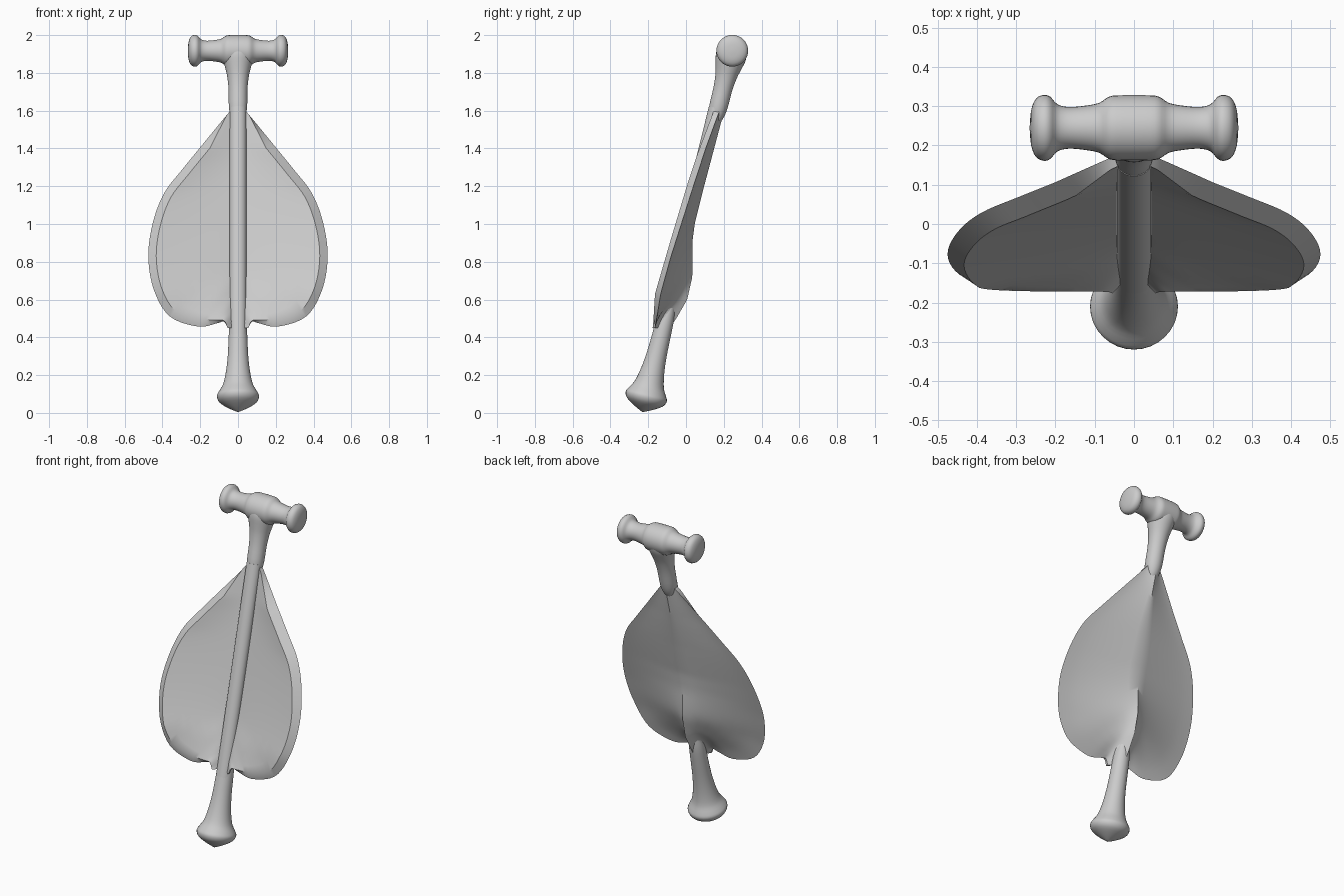
import bpy, bmesh, math
from mathutils import Vector, Matrix

if "Cube" in bpy.data.objects:
    bpy.data.objects.remove(bpy.data.objects["Cube"])

SLOPE = 0.249
TILT = math.atan(SLOPE)
BASE = Vector((0, -0.231, 0.004))


def axis_y(z):
    return BASE.y + SLOPE * z


def interp(table, z):
    # piecewise linear lookup in (z, value) pairs, rising z
    if z <= table[0][0]:
        return table[0][1]
    for (a, va), (b, vb) in zip(table, table[1:]):
        if z <= b:
            return va + (vb - va) * (z - a) / (b - a)
    return table[-1][1]


def smooth_curve(pts, n):
    # Catmull-Rom through 2D points
    P = [Vector(p) for p in pts]
    P = [2 * P[0] - P[1]] + P + [2 * P[-1] - P[-2]]
    out = []
    for i in range(1, len(P) - 2):
        a, b, c, d = P[i - 1:i + 3]
        for k in range(n):
            t = k / n
            out.append(0.5 * (2 * b + (c - a) * t + (2 * a - 5 * b + 4 * c - d) * t * t
                              + (3 * b - a - 3 * c + d) * t ** 3))
    return out + [P[-2]]


def finish(name, bm, angle):
    bmesh.ops.remove_doubles(bm, verts=bm.verts, dist=0.0005)
    bmesh.ops.recalc_face_normals(bm, faces=bm.faces)
    me = bpy.data.meshes.new(name)
    bm.to_mesh(me)
    bm.free()
    ob = bpy.data.objects.new(name, me)
    bpy.context.collection.objects.link(ob)
    bpy.ops.object.select_all(action='DESELECT')
    ob.select_set(True)
    bpy.context.view_layer.objects.active = ob
    bpy.ops.object.shade_smooth_by_angle(angle=math.radians(angle))
    return ob


def lathe(name, profile, matrix, squash=1.0, n=3, sides=32):
    # revolve (radius, height) points round local z, then place
    bm = bmesh.new()
    rings = []
    for r, h in smooth_curve(profile, n):
        r = max(r, 0.0001)
        rings.append([bm.verts.new((r * math.cos(2 * math.pi * k / sides),
                                    squash * r * math.sin(2 * math.pi * k / sides), h))
                      for k in range(sides)])
    for a, b in zip(rings, rings[1:]):
        for k in range(sides):
            j = (k + 1) % sides
            bm.faces.new((a[k], a[j], b[j], b[k]))
    bm.faces.new(rings[0])
    bm.faces.new(rings[-1])
    bm.transform(matrix)
    return finish(name, bm, 50)


LEAN = Matrix.Translation(BASE) @ Matrix.Rotation(-TILT, 4, 'X')

# flared foot with pointed underside
lathe("foot", [(0, 0), (0.05, 0.024), (0.098, 0.055), (0.112, 0.085), (0.102, 0.11),
               (0.08, 0.15), (0.064, 0.22), (0.054, 0.31), (0.049, 0.42), (0.044, 0.52),
               (0.03, 0.6)], LEAN)

# slim rod along the front of the blade
lathe("spine_rod", [(0.044, 0.4), (0.044, 1.0), (0.044, 1.66)],
      Matrix.Translation((0, -0.012, 0)) @ LEAN, squash=0.85)

# neck widening into the grip
lathe("neck", [(0.01, 1.56), (0.035, 1.6), (0.048, 1.66), (0.05, 1.76), (0.057, 1.83),
               (0.068, 1.88), (0.08, 1.93), (0.08, 1.97)], LEAN)

# crossbar grip with central hub and end knobs
half = [(0.083, 0.03), (0.08, 0.062), (0.064, 0.088), (0.057, 0.12), (0.053, 0.165),
        (0.06, 0.195), (0.079, 0.213), (0.084, 0.23), (0.074, 0.25), (0.045, 0.262), (0, 0.266)]
grip = [(r, -h) for r, h in reversed(half)] + half
lathe("grip_crossbar", grip,
      Matrix.Translation((0, 0.245, 1.917)) @ Matrix.Rotation(math.pi / 2, 4, 'Y'))

# leaf blade: outline (x, z) and depth offsets from the leaning axis
outline = smooth_curve([(0.04, 1.6), (0.09, 1.54), (0.18, 1.43), (0.29, 1.295), (0.39, 1.165),
                        (0.45, 1.01), (0.475, 0.83), (0.445, 0.65), (0.36, 0.51), (0.21, 0.457),
                        (0.11, 0.475), (0.075, 0.483), (0.055, 0.45)], 5)
EDGE = [(0.46, -0.045), (0.63, -0.06), (0.82, -0.055), (1.18, -0.03), (1.4, -0.013), (1.6, 0.01)]
CREASE = [(0.46, -0.058), (0.63, -0.09), (0.92, -0.078), (1.21, -0.063), (1.37, -0.05), (1.6, -0.02)]
RIDGE = [(0.44, 0.03), (0.5, 0.055), (0.6, 0.088), (0.72, 0.085), (0.8, 0.065), (0.9, 0.04),
         (1.0, 0.028), (1.2, 0.028), (1.6, 0.035)]
COLS = 8
bm = bmesh.new()
count = len(outline)
for side in (1, -1):
    rows = []
    for i, p in enumerate(outline):
        tangent = (outline[min(i + 1, count - 1)] - outline[max(i - 1, 0)]).normalized()
        inward = Vector((tangent.y, -tangent.x))
        rim = p + inward * 0.042 * min(1, max(0, p.x - 0.06) / 0.12)
        mid = Vector((0, 1.6 - 1.15 * i / (count - 1)))
        row = []
        # front face from the middle out to the crease
        for k in range(COLS + 1):
            u = k / COLS
            q = mid.lerp(rim, u)
            row.append((side * q.x, axis_y(q.y) + u * interp(CREASE, q.y), q.y))
        # back face from the edge to the ridge
        for k in range(COLS + 1):
            u = 1 - k / COLS
            q = mid.lerp(p, u)
            e, r = interp(EDGE, q.y), interp(RIDGE, q.y)
            row.append((side * q.x, axis_y(q.y) + e + (r - e) * (1 - u) ** 1.4, q.y))
        rows.append([bm.verts.new(v) for v in row])
    for a, b in zip(rows, rows[1:]):
        for k in range(len(a) - 1):
            bm.faces.new((a[k], a[k + 1], b[k + 1], b[k]))
    bm.faces.new(rows[0])
    bm.faces.new(rows[-1])
finish("leaf_blade", bm, 35)
